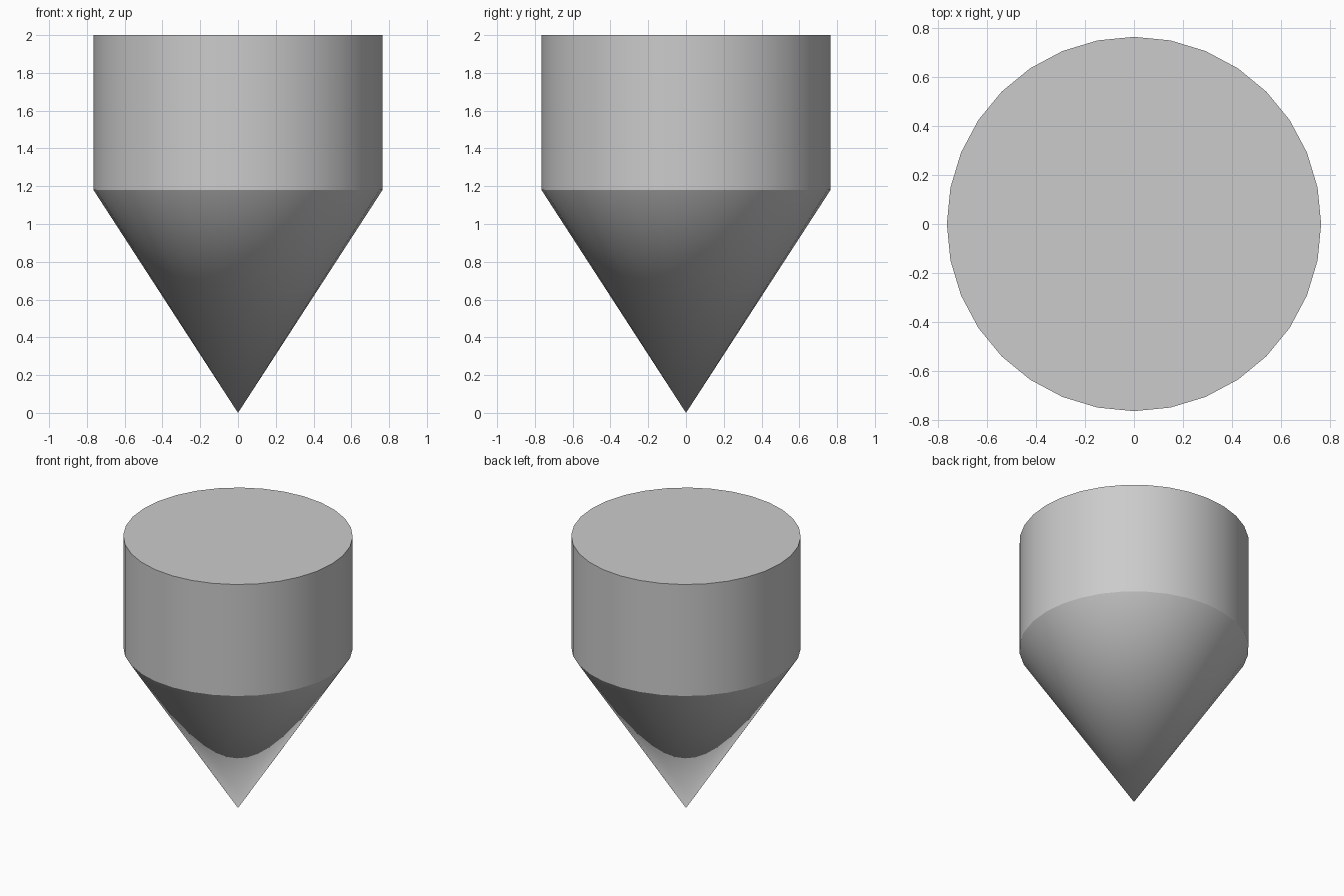
import bpy, bmesh, math

if "Cube" in bpy.data.objects:
    bpy.data.objects.remove(bpy.data.objects["Cube"])

SIDES = 32
RADIUS = 0.765
SHOULDER_Z = 1.18
TOP_Z = 2.0

# Pointed body: tip, cone shoulder and capped cylinder in one closed mesh
bm = bmesh.new()


def ring(z):
    return [bm.verts.new((RADIUS * math.cos(2 * math.pi * i / SIDES),
                          RADIUS * math.sin(2 * math.pi * i / SIDES), z))
            for i in range(SIDES)]


tip = bm.verts.new((0, 0, 0))
shoulder, top = ring(SHOULDER_Z), ring(TOP_Z)
for i in range(SIDES):
    j = (i + 1) % SIDES
    bm.faces.new((tip, shoulder[j], shoulder[i]))
    bm.faces.new((shoulder[i], shoulder[j], top[j], top[i]))
bm.faces.new(top)
bmesh.ops.recalc_face_normals(bm, faces=bm.faces)

mesh = bpy.data.meshes.new("pointed_body")
bm.to_mesh(mesh)
bm.free()
body = bpy.data.objects.new("pointed_body", mesh)
bpy.context.collection.objects.link(body)

# Smooth sides, sharp shoulder and rim
bpy.context.view_layer.objects.active = body
body.select_set(True)
bpy.ops.object.shade_smooth_by_angle(angle=math.radians(30))
